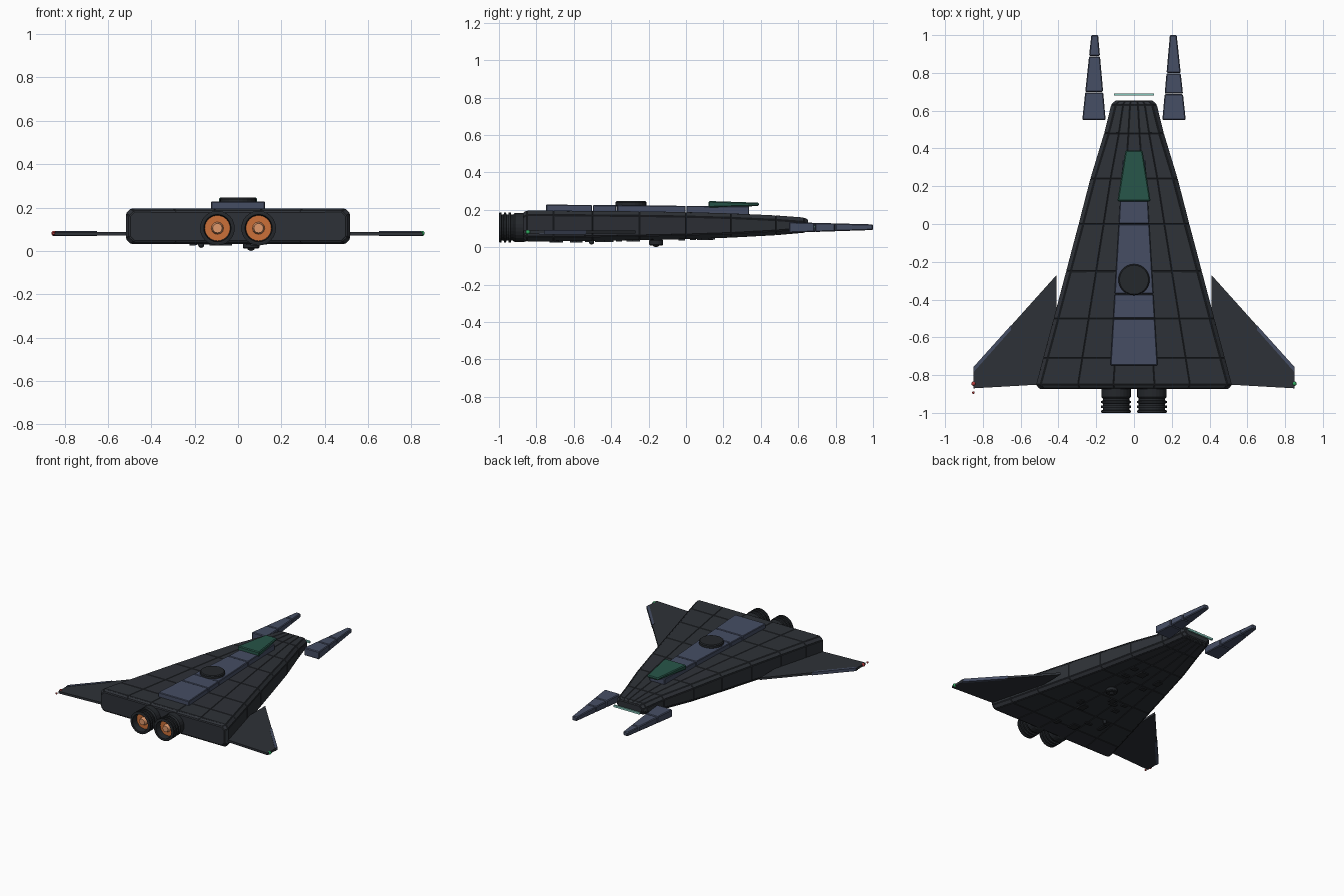
import bpy, bmesh, math, random
from mathutils import Matrix

if "Cube" in bpy.data.objects:
    bpy.data.objects.remove(bpy.data.objects["Cube"])

random.seed(4)


def material(name, r, g, b):
    m = bpy.data.materials.new(name)
    m.diffuse_color = (r, g, b, 1)
    m.use_nodes = True
    m.node_tree.nodes["Principled BSDF"].inputs["Base Color"].default_value = m.diffuse_color
    return m


DARK = material("dark_plate", 0.027, 0.031, 0.038)
BLACK = material("black_metal", 0.018, 0.021, 0.025)
BLUE = material("blue_plate", 0.06, 0.075, 0.125)
GREEN = material("canopy_glass", 0.02, 0.09, 0.065)
TEAL = material("teal_glow", 0.25, 0.6, 0.52)
ORANGE = material("engine_glow", 0.6, 0.16, 0.04)
PALE = material("engine_core", 0.75, 0.32, 0.15)
RED_L = material("red_light", 0.5, 0.05, 0.05)
GREEN_L = material("green_light", 0.03, 0.4, 0.12)


def finish(name, bm, mat, bevel=0):
    bmesh.ops.recalc_face_normals(bm, faces=bm.faces)
    me = bpy.data.meshes.new(name)
    bm.to_mesh(me)
    bm.free()
    me.materials.append(mat)
    ob = bpy.data.objects.new(name, me)
    bpy.context.collection.objects.link(ob)
    if bevel:
        mod = ob.modifiers.new("bevel", "BEVEL")
        mod.width, mod.segments = bevel, 1
    return ob


def loft(name, rings, mat, panel=0, bevel=0):
    """Skin closed rings of points; panel raises every face to leave seams."""
    bm = bmesh.new()
    rows = [[bm.verts.new(p) for p in r] for r in rings]
    n = len(rows[0])
    for a, b in zip(rows, rows[1:]):
        for i in range(n):
            j = (i + 1) % n
            bm.faces.new((a[i], a[j], b[j], b[i]))
    bm.faces.new(rows[0])
    bm.faces.new(rows[-1])
    bmesh.ops.recalc_face_normals(bm, faces=bm.faces)
    if panel:
        bmesh.ops.inset_individual(bm, faces=bm.faces[:], thickness=panel, depth=panel * 0.7)
    return finish(name, bm, mat, bevel)


def rect(y, cx, hw, z0, z1):
    return [(cx - hw, y, z0), (cx + hw, y, z0), (cx + hw, y, z1), (cx - hw, y, z1)]


def box(name, loc, size, mat, bevel=0):
    x, y, z = loc
    a, b, c = (s / 2 for s in size)
    return loft(name, [rect(y + t, x, a, z - c, z + c) for t in (-b, b)], mat, 0, bevel)


def lathe_y(name, cx, cz, profile, mat, sides=24):
    """Revolve (radius, y) pairs around an axis parallel to y."""
    rings = [[(cx + r * math.cos(2 * math.pi * i / sides), y,
               cz + r * math.sin(2 * math.pi * i / sides)) for i in range(sides)]
             for r, y in profile]
    return loft(name, rings, mat)


def disc(name, loc, r, h, mat, bevel=0):
    bm = bmesh.new()
    bmesh.ops.create_cone(bm, cap_ends=True, segments=24, radius1=r, radius2=r,
                          depth=h, matrix=Matrix.Translation(loc))
    return finish(name, bm, mat, bevel)


def ball(name, loc, r, mat):
    bm = bmesh.new()
    bmesh.ops.create_uvsphere(bm, u_segments=12, v_segments=8, radius=r,
                              matrix=Matrix.Translation(loc))
    return finish(name, bm, mat)


# hull stations: y, half width, bottom, top
HULL = [(-0.87, 0.50, 0.045, 0.182), (-0.85, 0.515, 0.034, 0.193), (-0.71, 0.478, 0.034, 0.193),
        (-0.50, 0.422, 0.037, 0.191), (-0.25, 0.356, 0.041, 0.189), (0.0, 0.29, 0.046, 0.185),
        (0.24, 0.228, 0.054, 0.178), (0.48, 0.155, 0.067, 0.167), (0.63, 0.118, 0.08, 0.156),
        (0.65, 0.10, 0.09, 0.146)]


def hull_ring(y, hw, z0, z1):
    c = 0.022
    cols = [f * (hw - c) for f in (-1, -0.6, -0.22, 0.22, 0.6, 1)]
    return ([(x, y, z0) for x in cols] + [(hw, y, z0 + c), (hw, y, z1 - c)]
            + [(x, y, z1) for x in reversed(cols)] + [(-hw, y, z1 - c), (-hw, y, z0 + c)])


loft("hull", [hull_ring(*s) for s in HULL], DARK, panel=0.004)

# dorsal spine segments
cuts = [-0.75, -0.5, -0.37, 0.0, 0.34]
for i, (a, b) in enumerate(zip(cuts, cuts[1:])):
    def spine(y):
        t = (y + 0.75) / 1.09
        return rect(y, 0, 0.125 - 0.064 * t, 0.17, 0.228 - 0.01 * t)
    loft(f"spine_segment_{i}", [spine(a + 0.002), spine(b - 0.002)], BLUE, 0, 0.004)

# canopy and dorsal turret ring
loft("canopy", [rect(0.12, 0, 0.088, 0.212, 0.247), rect(0.39, 0, 0.045, 0.22, 0.238)],
     GREEN, 0, 0.006)
disc("dorsal_turret", (0, -0.295, 0.232), 0.083, 0.028, BLACK, 0.006)

# nose light bar
box("nose_light_bar", (0, 0.685, 0.11), (0.21, 0.012, 0.014), TEAL)

for s, side in ((-1, "left"), (1, "right")):
    # forward prongs, in three plates
    def prong(y):
        t = (y - 0.55) / 0.45
        return rect(y, s * (0.212 - 0.004 * t), 0.062 - 0.044 * t,
                    0.077 + 0.015 * t, 0.134 - 0.012 * t)
    marks = [0.55, 0.70, 0.89, 1.0] if s < 0 else [0.55, 0.69, 0.80, 1.0]
    for i, (a, b) in enumerate(zip(marks, marks[1:])):
        loft(f"{side}_prong_plate_{i}", [prong(a), prong(b - (0.003 if i < 2 else 0))],
             BLUE, 0, 0.005)

    # thin wing and its leading edge strip
    plan = [(0.41, -0.27), (0.85, -0.76), (0.85, -0.87), (0.41, -0.845)]
    loft(f"{side}_wing", [[(s * x, y, z) for x, y in plan] for z in (0.072, 0.088)], DARK)
    strip = [(0.65, -0.535), (0.85, -0.757), (0.85, -0.785), (0.65, -0.56)]
    loft(f"{side}_wing_edge", [[(s * x, y, z) for x, y in strip] for z in (0.069, 0.091)], BLUE)
    ball(f"{side}_wing_light", (s * 0.849, -0.845, 0.081), 0.012, RED_L if s < 0 else GREEN_L)

    # engine nozzle: ribbed hollow shell, glowing disc and core
    ex, ez = s * 0.095, 0.105
    shell = [(0.066, -0.83), (0.078, -0.87), (0.078, -0.915), (0.07, -0.925)]
    for y in (-0.935, -0.96, -0.985):
        shell += [(0.07, y), (0.08, y - 0.002), (0.08, y - 0.013), (0.07, y - 0.015)]
    shell += [(0.063, -1.0), (0.058, -0.95)]
    lathe_y(f"{side}_engine_nozzle", ex, ez, shell, BLACK)
    lathe_y(f"{side}_engine_glow", ex, ez, [(0.06, -0.94), (0.06, -0.955)], ORANGE)
    lathe_y(f"{side}_engine_core", ex, ez, [(0.03, -0.95), (0.022, -0.98)], PALE, 12)

ball("left_tail_sensor", (-0.85, -0.893, 0.081), 0.007, RED_L)


# belly details
def belly(y):
    for p, q in zip(HULL, HULL[1:]):
        if p[0] <= y <= q[0]:
            t = (y - p[0]) / (q[0] - p[0])
            return p[1] + t * (q[1] - p[1]), p[2] + t * (q[2] - p[2])


for i in range(18):
    y = random.uniform(-0.75, 0.2)
    hw, z = belly(y)
    box(f"belly_plate_{i}", (random.uniform(-0.6, 0.6) * hw, y, z - 0.003),
        (random.uniform(0.02, 0.06), random.uniform(0.02, 0.07), 0.014), BLACK)
disc("belly_turret", (0.06, -0.16, 0.025), 0.038, 0.03, BLACK, 0.005)
ball("belly_turret_dome", (0.06, -0.16, 0.02), 0.02, BLACK)
ball("belly_sensor", (-0.17, -0.505, 0.028), 0.014, BLACK)
